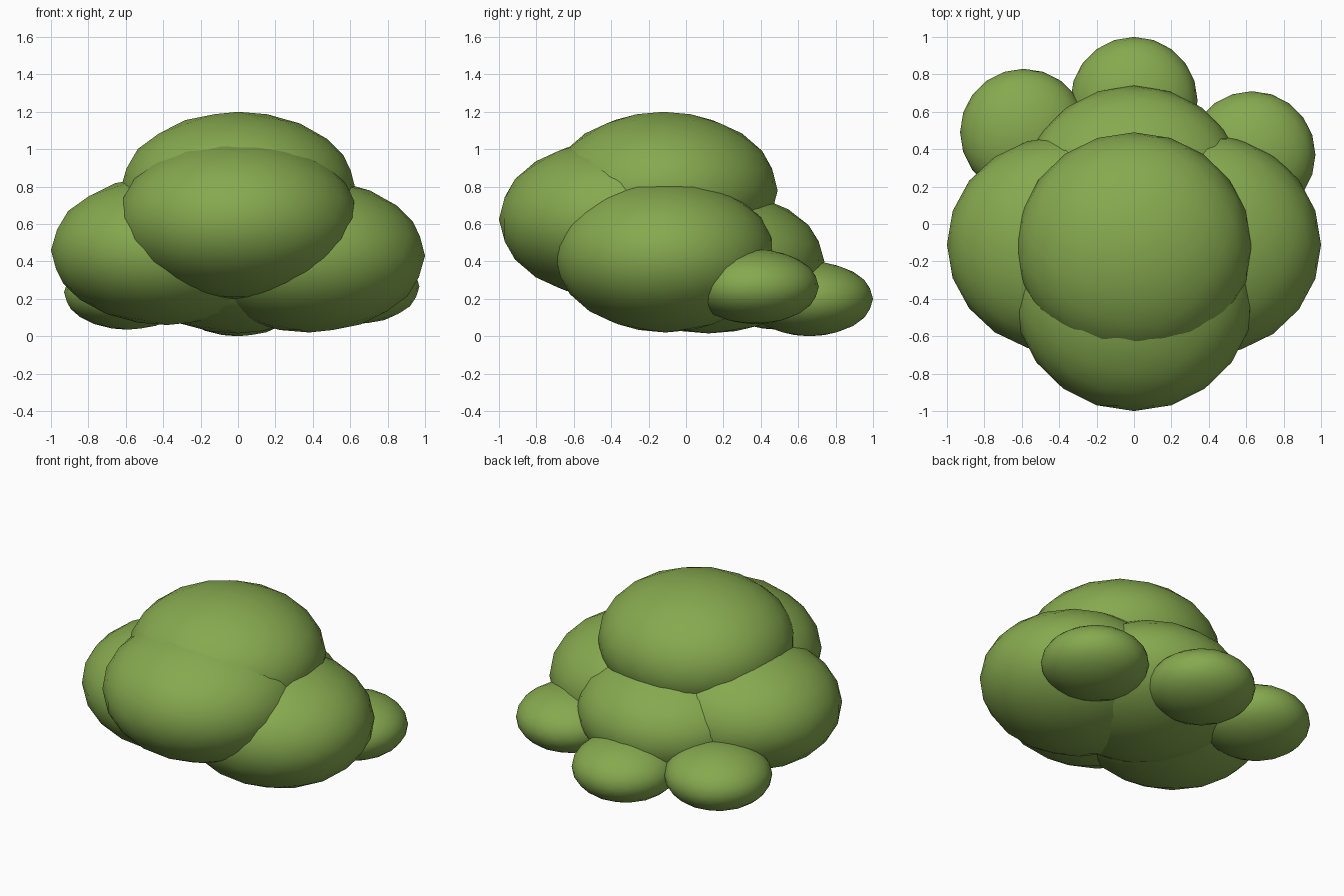
import bpy

cube = bpy.data.objects.get("Cube")
if cube:
    bpy.data.objects.remove(cube, do_unlink=True)

# Single leafy colour
leaf = bpy.data.materials.new("leaf_green")
leaf.use_nodes = True
colour = (0.24, 0.40, 0.078, 1)
leaf.diffuse_color = colour
leaf.node_tree.nodes["Principled BSDF"].inputs["Base Color"].default_value = colour


def clump(name, centre, radii):
    """One squashed, smooth-shaded foliage ball."""
    bpy.ops.mesh.primitive_ico_sphere_add(subdivisions=3, radius=1, location=centre)
    ball = bpy.context.object
    ball.name = name
    ball.scale = radii
    bpy.ops.object.transform_apply(location=False, rotation=False, scale=True)
    bpy.ops.object.shade_smooth()
    ball.data.materials.append(leaf)


# Large clumps forming the crown of the bush
clump("top_clump", (0, -0.12, 0.78), (0.63, 0.61, 0.42))
clump("front_clump", (0, -0.37, 0.625), (0.645, 0.63, 0.428))
clump("left_clump", (0.38, -0.11, 0.43), (0.62, 0.59, 0.41))
clump("right_clump", (-0.38, -0.11, 0.46), (0.62, 0.58, 0.40))
clump("back_clump", (0, 0.12, 0.40), (0.62, 0.62, 0.385))

# Small clumps near the ground at the back
small = (0.34, 0.34, 0.2)
clump("back_small_clump", (0, 0.66, 0.20), small)
clump("left_small_clump", (0.63, 0.37, 0.265), small)
clump("right_small_clump", (-0.59, 0.49, 0.235), small)
